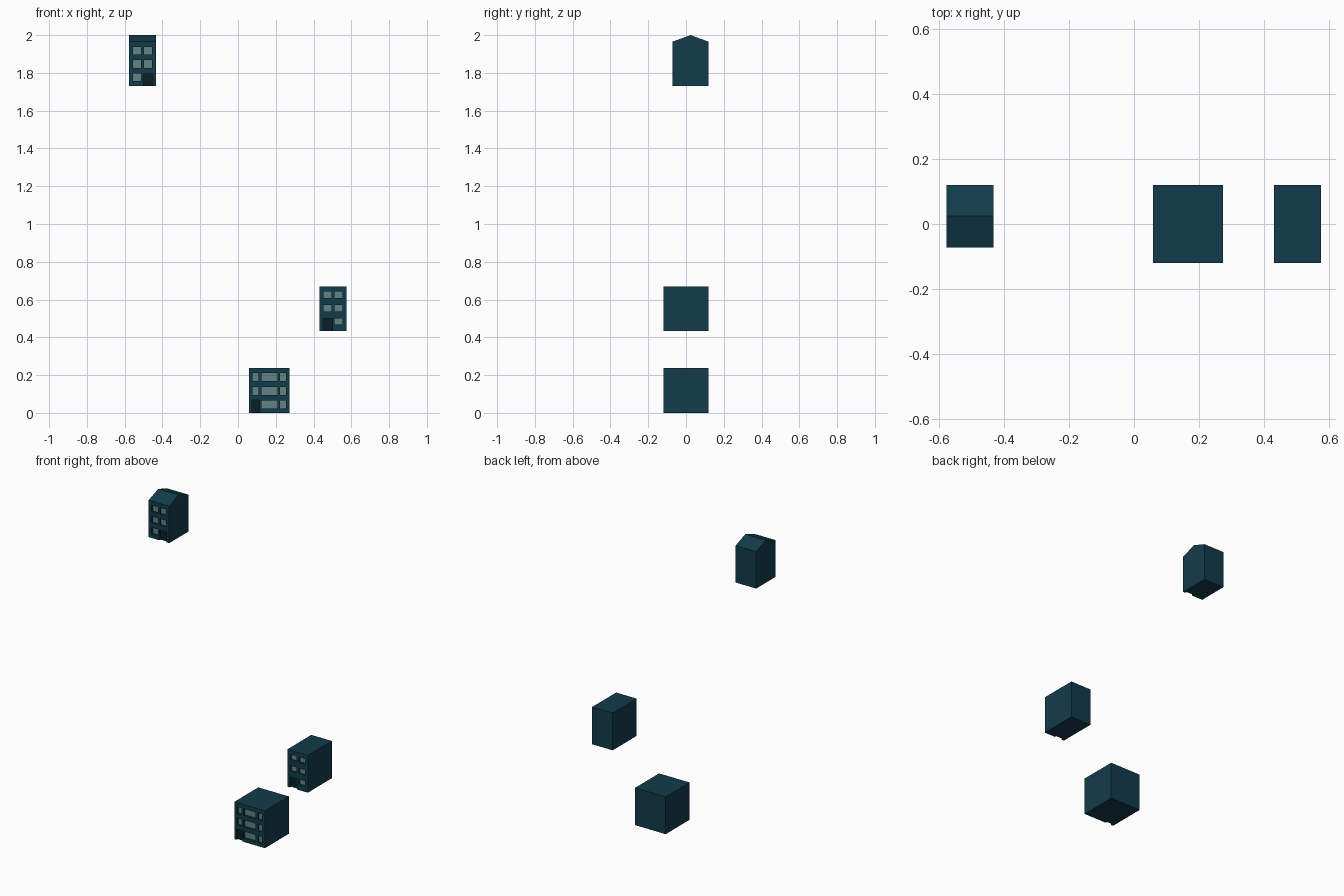
import bpy, bmesh
from mathutils import Matrix, Vector

if "Cube" in bpy.data.objects:
    bpy.data.objects.remove(bpy.data.objects["Cube"])

RECESS = 0.012


def material(name, color):
    m = bpy.data.materials.new(name)
    m.diffuse_color = (*color, 1)
    m.use_nodes = True
    m.node_tree.nodes["Principled BSDF"].inputs["Base Color"].default_value = m.diffuse_color
    return m


WALL = material("dark_teal_wall", (0.006, 0.045, 0.07))
GLASS = material("pale_glass", (0.12, 0.23, 0.23))
DOOR = material("dark_door", (0.003, 0.014, 0.02))


def finish(bm, name, mat=None):
    bmesh.ops.recalc_face_normals(bm, faces=bm.faces)
    me = bpy.data.meshes.new(name)
    bm.to_mesh(me)
    bm.free()
    ob = bpy.data.objects.new(name, me)
    bpy.context.collection.objects.link(ob)
    if mat:
        me.materials.append(mat)
    return ob


def add_box(bm, lo, hi):
    lo, hi = Vector(lo), Vector(hi)
    bmesh.ops.create_cube(bm, size=1, matrix=Matrix.Translation((lo + hi) / 2)
                          @ Matrix.Diagonal((*(hi - lo), 1)))


def prism(name, x0, x1, profile):
    """Extrude a y-z side profile across the house width."""
    bm = bmesh.new()
    face = bm.faces.new([bm.verts.new((x0, y, z)) for y, z in profile])
    out = bmesh.ops.extrude_face_region(bm, geom=[face])["geom"]
    bmesh.ops.translate(bm, vec=(x1 - x0, 0, 0),
                        verts=[v for v in out if isinstance(v, bmesh.types.BMVert)])
    return finish(bm, name, WALL)


def panes(name, rects, y, mat):
    """Flat panels closing the back of the recesses."""
    bm = bmesh.new()
    for x0, x1, z0, z1 in rects:
        bm.faces.new([bm.verts.new((x, y, z)) for x, z in
                      ((x0, z0), (x1, z0), (x1, z1), (x0, z1))])
    ob = finish(bm, name, mat)
    for p in ob.data.polygons:
        if p.normal.y > 0:
            p.flip()
    return ob


def house(name, cx, z, width, y0, y1, height, columns, rows, row_h, door, ridge=0):
    """columns: window x spans from the centre; door: (column index, x0, x1, height)."""
    # walls and roof
    profile = [(y0, z), (y1, z), (y1, z + height)]
    if ridge:
        profile.append(((y0 + y1) / 2, z + ridge))
    profile.append((y0, z + height))
    body = prism(name + "_walls", cx - width / 2, cx + width / 2, profile)

    # window and door openings
    col, dx0, dx1, dh = door
    wins = [(cx + a, cx + b, z + r, z + r + row_h)
            for i, r in enumerate(rows) for j, (a, b) in enumerate(columns)
            if not (i == 0 and j == col)]
    door_rect = (cx + dx0, cx + dx1, z, z + dh)
    bm = bmesh.new()
    for a, b, c, d in wins:
        add_box(bm, (a, y0 - 0.02, c), (b, y0 + RECESS, d))
    a, b, c, d = door_rect
    add_box(bm, (a, y0 - 0.02, c - 0.02), (b, y0 + RECESS, d))
    cutter = finish(bm, name + "_opening_cutter")
    cutter.hide_render = True
    cutter.hide_set(True)
    mod = body.modifiers.new("openings", "BOOLEAN")
    mod.operation, mod.solver, mod.object = "DIFFERENCE", "EXACT", cutter

    # glass and door panels
    panes(name + "_windows", wins, y0 + RECESS - 0.0005, GLASS)
    panes(name + "_door", [door_rect], y0 + RECESS - 0.0005, DOOR)


TWO = [(-0.051, -0.008), (0.008, 0.051)]
THREE = [(-0.088, -0.057), (-0.042, 0.042), (0.057, 0.088)]

house("wide_house", 0.166, 0, 0.215, -0.12, 0.12, 0.237, THREE,
      (0.024, 0.096, 0.168), 0.042, (0, -0.092, -0.052, 0.068))
house("narrow_house", 0.503, 0.433, 0.144, -0.12, 0.12, 0.237, TWO,
      (0.034, 0.105, 0.176), 0.034, (0, -0.054, -0.004, 0.068))
house("gabled_house", -0.505, 1.73, 0.144, -0.072, 0.12, 0.235, TWO,
      (0.026, 0.097, 0.168), 0.040, (1, 0.004, 0.054, 0.065), ridge=0.27)
